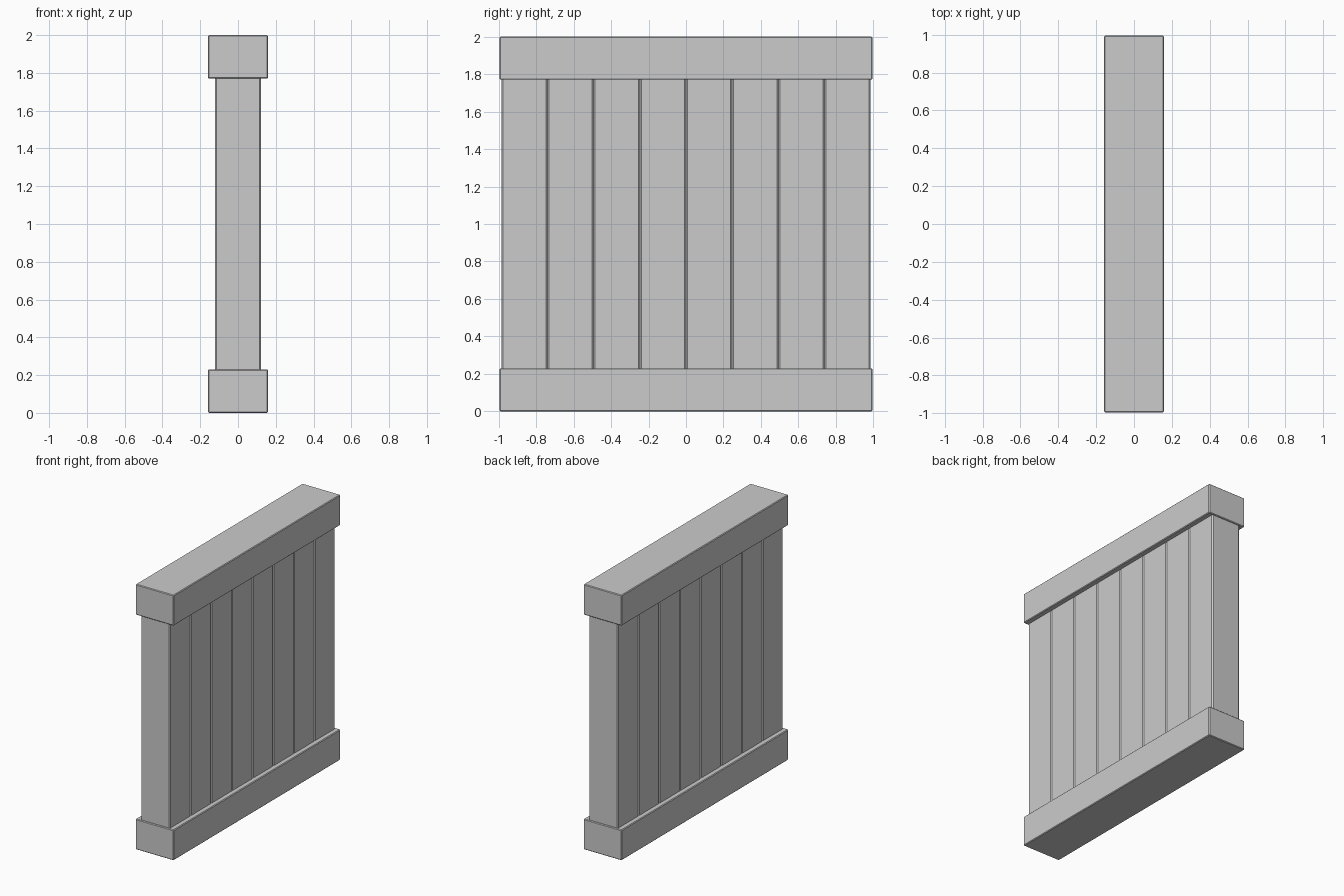
import bpy

if "Cube" in bpy.data.objects:
    bpy.data.objects.remove(bpy.data.objects["Cube"])

RAIL_SIZE = (0.318, 1.99, 0.23)
HEIGHT = 2.0
PLANKS = 8
PITCH = 0.2463
PLANK_DEPTH = 0.244
EMBED = 0.02  # plank ends tucked into the rails


def bevelled_box(name, size, centre, bevel):
    bpy.ops.mesh.primitive_cube_add(size=1, location=centre)
    ob = bpy.context.object
    ob.name = name
    ob.scale = size
    bpy.ops.object.transform_apply(location=False, rotation=False, scale=True)
    mod = ob.modifiers.new("edge_chamfer", 'BEVEL')
    mod.width = bevel
    mod.segments = 1
    return ob


# Bottom and top rails
half = RAIL_SIZE[2] / 2
bevelled_box("bottom_rail", RAIL_SIZE, (0, 0, half), 0.005)
bevelled_box("top_rail", RAIL_SIZE, (0, 0, HEIGHT - half), 0.005)

# Vertical planks, butted together so their chamfers form V grooves
plank_height = HEIGHT - 2 * RAIL_SIZE[2] + 2 * EMBED
for i in range(PLANKS):
    y = (i - (PLANKS - 1) / 2) * PITCH
    bevelled_box(f"plank_{i + 1}", (PLANK_DEPTH, PITCH, plank_height),
                 (0, y, HEIGHT / 2), 0.008)
